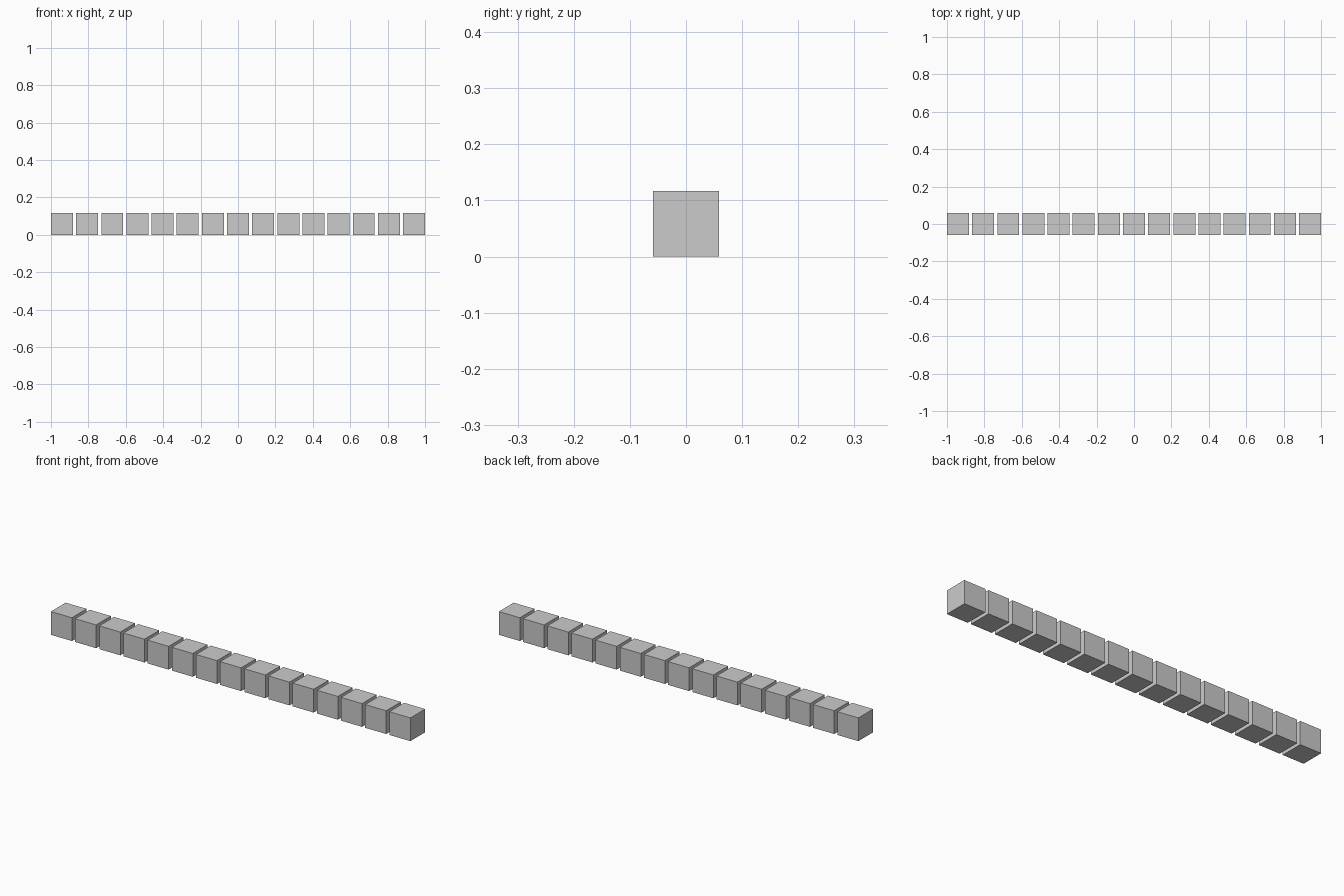
import bpy

if "Cube" in bpy.data.objects:
    bpy.data.objects.remove(bpy.data.objects["Cube"])

COUNT = 15
SIZE = 2 / 17.1        # cube edge
PITCH = SIZE * 1.15    # centre-to-centre spacing

# Row of equal, separated cubes standing on the ground
for i in range(COUNT):
    x = (i - (COUNT - 1) / 2) * PITCH
    bpy.ops.mesh.primitive_cube_add(size=SIZE, location=(x, 0, SIZE / 2))
    bpy.context.object.name = f"row_cube_{i + 1:02d}"
